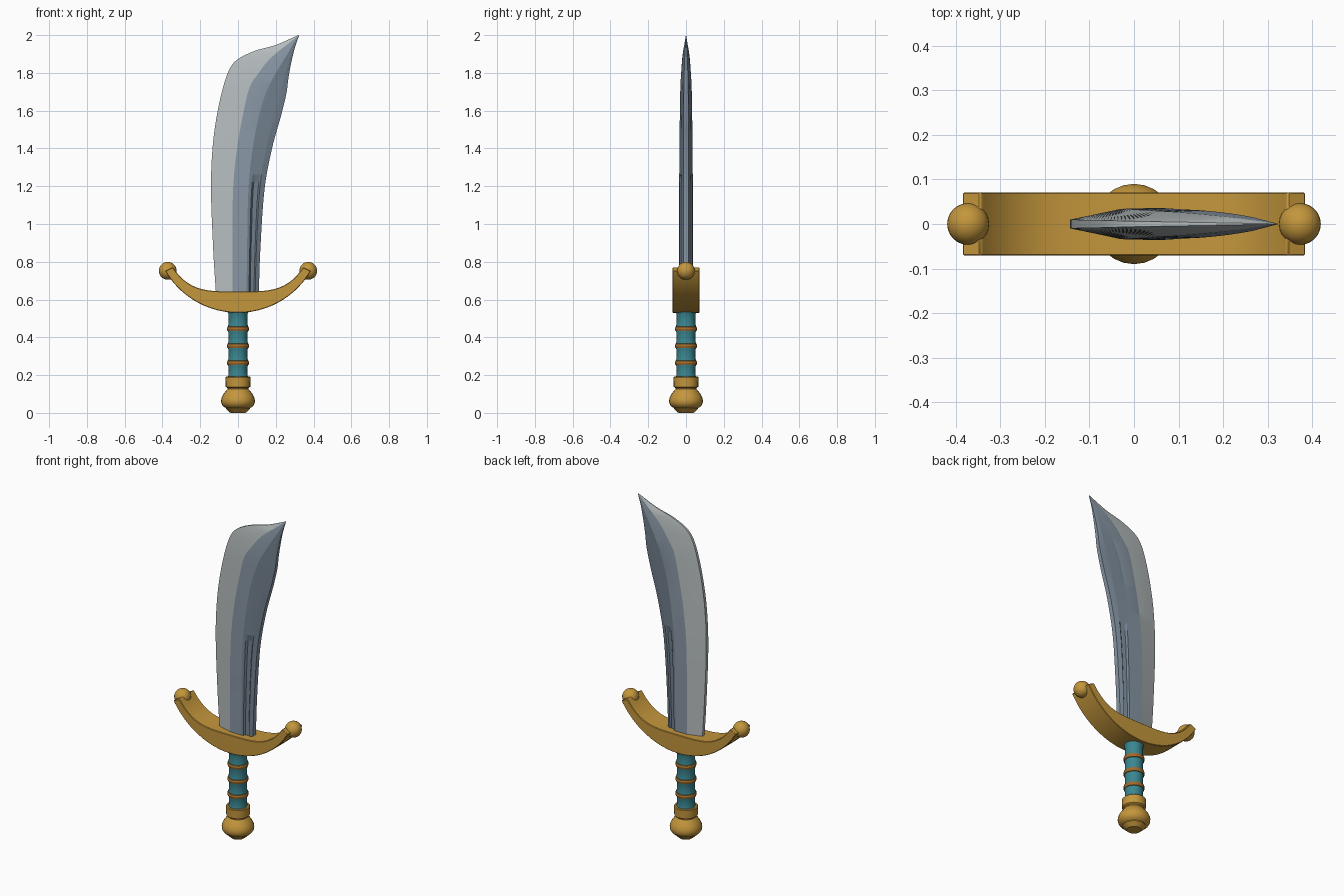
import bpy, bmesh, math
from mathutils import Vector

if "Cube" in bpy.data.objects:
    bpy.data.objects.remove(bpy.data.objects["Cube"])


def material(name, rgb):
    m = bpy.data.materials.new(name)
    m.diffuse_color = (*rgb, 1)
    m.use_nodes = True
    m.node_tree.nodes["Principled BSDF"].inputs["Base Color"].default_value = m.diffuse_color
    return m


GOLD = material("gold", (0.55, 0.305, 0.045))
PALE = material("pale_steel", (0.47, 0.51, 0.52))
STEEL = material("blue_steel", (0.25, 0.31, 0.375))
DARK = material("dark_steel", (0.175, 0.225, 0.28))
TEAL = material("teal_leather", (0.042, 0.24, 0.28))
BROWN = material("bronze_wire", (0.36, 0.15, 0.025))


def add_object(name, bm, mats, angle=30):
    bmesh.ops.recalc_face_normals(bm, faces=bm.faces)
    me = bpy.data.meshes.new(name)
    bm.to_mesh(me)
    bm.free()
    ob = bpy.data.objects.new(name, me)
    bpy.context.collection.objects.link(ob)
    for m in mats:
        me.materials.append(m)
    bpy.ops.object.select_all(action='DESELECT')
    ob.select_set(True)
    bpy.context.view_layer.objects.active = ob
    bpy.ops.object.shade_smooth_by_angle(angle=math.radians(angle))
    return ob


def lathe(name, profile, mat, n=24):
    """Revolve (radius, z) points around the z axis and close both ends."""
    bm = bmesh.new()
    rings = [[bm.verts.new((r * math.cos(math.tau * i / n), r * math.sin(math.tau * i / n), z))
              for i in range(n)] for r, z in profile]
    for a, b in zip(rings, rings[1:]):
        for i in range(n):
            j = (i + 1) % n
            bm.faces.new((a[i], a[j], b[j], b[i]))
    bm.faces.new(rings[0][::-1])
    bm.faces.new(rings[-1])
    return add_object(name, bm, [mat])


def spline(pts, t):
    """Catmull-Rom through the points, t counted in points."""
    i = min(int(t), len(pts) - 2)
    f = t - i
    p1, p2 = pts[i], pts[i + 1]
    p0 = pts[i - 1] if i else p1 * 2 - p2
    p3 = pts[i + 2] if i + 2 < len(pts) else p2 * 2 - p1
    return 0.5 * (2 * p1 + (p2 - p0) * f + (2 * p0 - 5 * p1 + 4 * p2 - p3) * f * f
                  + (3 * p1 - p0 - 3 * p2 + p3) * f ** 3)


# Blade stations: edge x z, bevel x z, ridge x z, spine x z, thickness factor
STATIONS = [
    (-.116, .62, -.030, .62, .045, .62, .110, .62, 1),
    (-.131, .86, -.030, .86, .048, .86, .118, .86, 1),
    (-.143, 1.18, -.026, 1.18, .055, 1.18, .140, 1.18, 1),
    (-.135, 1.40, -.005, 1.40, .078, 1.40, .180, 1.40, .97),
    (-.113, 1.57, .025, 1.57, .110, 1.57, .227, 1.57, .91),
    (-.080, 1.72, .060, 1.72, .150, 1.70, .256, 1.69, .85),
    (-.045, 1.82, .110, 1.80, .190, 1.78, .266, 1.765, .75),
    (.000, 1.873, .160, 1.865, .225, 1.84, .277, 1.83, .62),
    (.090, 1.917, .215, 1.915, .262, 1.90, .290, 1.89, .45),
    (.200, 1.948, .265, 1.953, .290, 1.948, .303, 1.94, .25),
    (.320, 2.00, .321, 1.999, .322, 1.998, .323, 1.997, .02),
]


def build_blade():
    keys = [Vector(s) for s in STATIONS]
    steps = 6
    bm = bmesh.new()
    rings = []
    for k in range((len(keys) - 1) * steps + 1):
        s = spline(keys, k / steps)
        edge, bevel, ridge, spine = (Vector((s[i], s[i + 1])) for i in (0, 2, 4, 6))
        t = max(s[8], 0.01)
        cols = [(edge, .010), (bevel, .034), (ridge, .036)]
        # Sunken groove between ridge and spine on the lower blade
        for f, sunk in ((.2, 0), (.3, .009), (.6, .009), (.7, 0)):
            depth = sunk if ridge.y < 1.23 else 0
            cols.append((ridge.lerp(spine, f), .036 - .016 * f - depth))
        cols.append((spine, .014))
        front = [bm.verts.new((p.x, -h * t, p.y)) for p, h in cols]
        back = [bm.verts.new((p.x, h * t, p.y)) for p, h in cols]
        rings.append(front + back[::-1])
    # Pale cutting bevel and edge, blue middle and back, dark flank by the spine
    half = [0, 1, 2, 2, 2, 2, 2]
    colours = half + [1] + half[::-1] + [0]
    n = len(colours)
    for a, b in zip(rings, rings[1:]):
        for i in range(n):
            j = (i + 1) % n
            bm.faces.new((a[i], a[j], b[j], b[i])).material_index = colours[i]
    bm.faces.new(rings[0])
    bm.faces.new(rings[-1])
    add_object("blade", bm, [PALE, STEEL, DARK], 9)


def build_guard():
    # Crescent: circular underside, flatter top curling up at the ends
    bm = bmesh.new()
    n, w, R = 32, 0.071, 0.446
    rows = []
    for i in range(n + 1):
        u = math.sin((i / n * 2 - 1) * math.pi / 2)
        xb, xt = u * .385, u * .345
        zb = .53 + R - math.sqrt(R * R - xb * xb)
        zt = .643 + 9 * xt ** 4
        rows.append([bm.verts.new(c) for c in
                     ((xb, -w, zb), (xt, -w, zt), (xt, w, zt), (xb, w, zb))])
    for a, b in zip(rows, rows[1:]):
        for i in range(4):
            j = (i + 1) % 4
            bm.faces.new((a[i], a[j], b[j], b[i]))
    bm.faces.new(rows[0])
    bm.faces.new(rows[-1])
    ob = add_object("crossguard", bm, [GOLD], 25)
    bev = ob.modifiers.new("rim", 'BEVEL')
    bev.width = 0.012
    bev.segments = 1
    bev.limit_method = 'ANGLE'
    bev.angle_limit = math.radians(40)


build_blade()
build_guard()

# Ball ends of the guard
for side, x in (("left", -.372), ("right", .372)):
    bm = bmesh.new()
    bmesh.ops.create_uvsphere(bm, u_segments=24, v_segments=16, radius=.047)
    bmesh.ops.translate(bm, verts=bm.verts, vec=(x, 0, .752))
    add_object("guard_ball_" + side, bm, [GOLD])

# Grip: leather waisted between the wire bands
BANDS = (.265, .355, .445)
stops = [.18, *BANDS, .545]
grip = []
for lo, hi in zip(stops, stops[1:]):
    for f in (0, .2, .5, .8):
        grip.append((.055 - .006 * math.sin(math.pi * f), lo + (hi - lo) * f))
lathe("grip", grip + [(.059, .545)], TEAL)
for i, z in enumerate(BANDS):
    lathe(f"grip_band_{i + 1}", [(.05, z - .013), (.056, z - .011), (.059, z),
                                 (.056, z + .011), (.05, z + .013)], BROWN)

# Pommel with collar
lathe("pommel", [(.04, 0), (.064, .022), (.064, .026), (.080, .036), (.088, .050), (.090, .064),
                 (.087, .080), (.078, .098), (.066, .114), (.055, .127), (.056, .132),
                 (.065, .138), (.066, .188), (.062, .192), (.05, .192)], GOLD)
